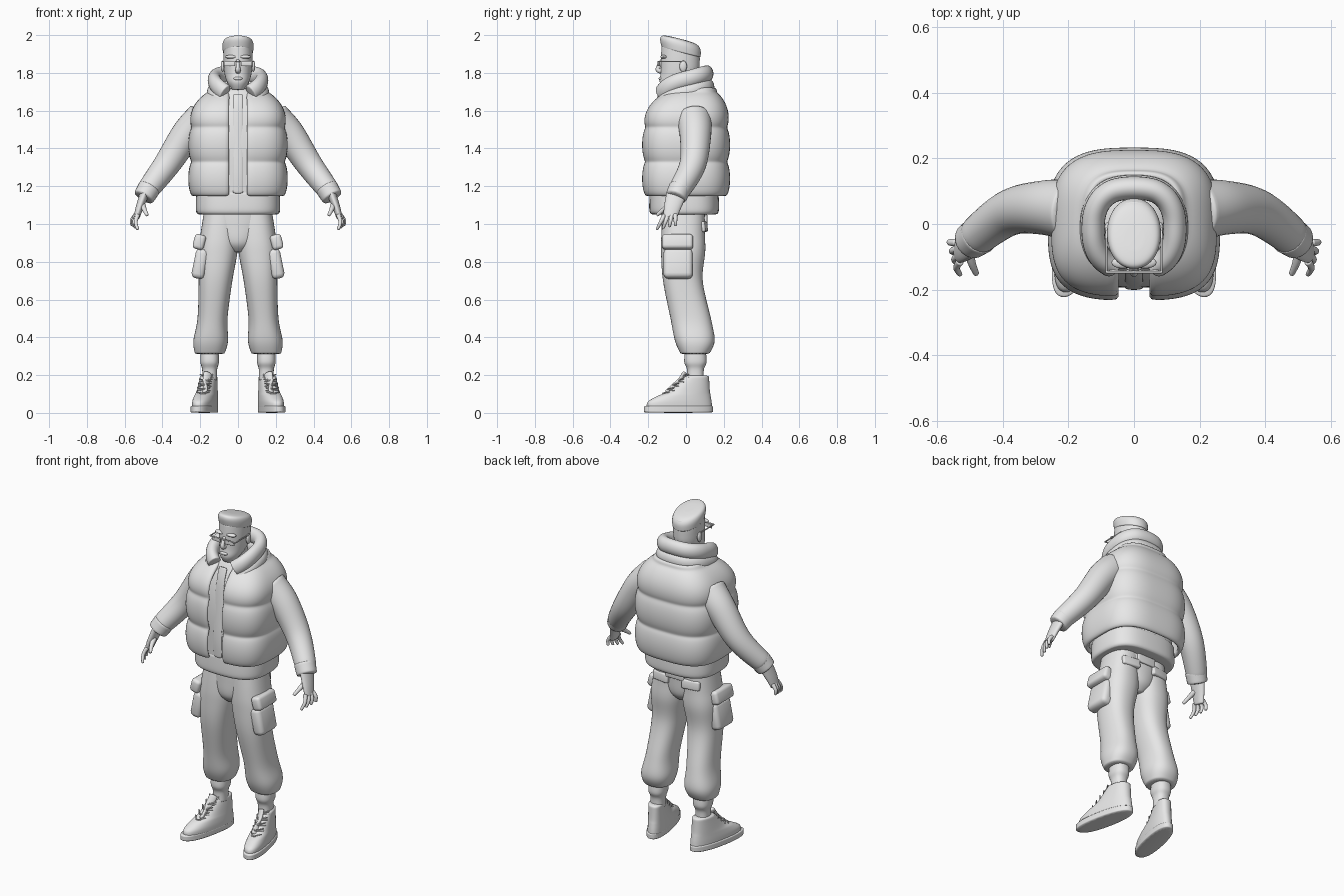
import bpy, bmesh
from math import sin, cos, pi, asin, sqrt
from mathutils import Vector, Euler

cube = bpy.data.objects.get("Cube")
if cube:
    bpy.data.objects.remove(cube)

grey = bpy.data.materials.new("light_grey")
grey.use_nodes = True
grey.diffuse_color = (.8, .8, .8, 1)
grey.node_tree.nodes["Principled BSDF"].inputs["Base Color"].default_value = grey.diffuse_color


def finish(name, bm, pair=False, subdivide=False, thickness=None, bevel=None):
    """Turn a bmesh into a smooth object, optionally mirrored to the other side."""
    bmesh.ops.recalc_face_normals(bm, faces=bm.faces)
    mesh = bpy.data.meshes.new(name)
    bm.to_mesh(mesh)
    bm.free()
    mesh.materials.append(grey)
    for face in mesh.polygons:
        face.use_smooth = True
    obj = bpy.data.objects.new(name, mesh)
    bpy.context.collection.objects.link(obj)
    if pair:
        mirror = obj.modifiers.new("mirror", "MIRROR")
        mirror.use_mirror_merge = False
    if thickness:
        shell = obj.modifiers.new("thickness", "SOLIDIFY")
        shell.thickness, shell.offset = thickness, 0
    if bevel:
        edge = obj.modifiers.new("bevel", "BEVEL")
        edge.width, edge.segments = bevel, 3
    if subdivide:
        obj.modifiers.new("subdivide", "SUBSURF")


def skin(name, rings, is_open=False, **options):
    """Bridge rings of points; closed rings get end caps."""
    bm = bmesh.new()
    rows = [[bm.verts.new(point) for point in ring] for ring in rings]
    count = len(rows[0])
    for low, high in zip(rows, rows[1:]):
        for i in range(count - 1 if is_open else count):
            j = (i + 1) % count
            bm.faces.new((low[i], low[j], high[j], high[i]))
    if not is_open:
        bm.faces.new(rows[0])
        bm.faces.new(rows[-1])
    finish(name, bm, subdivide=True, **options)


def power(value, exponent):
    return abs(value) ** exponent * (1 if value >= 0 else -1)


def spline(keys, steps=5):
    """Smooth curve through a few key tuples of any length."""
    knots = [Vector(key) for key in (keys[0], *keys, keys[-1])]
    curve = []
    for a, b, c, d in zip(knots, knots[1:], knots[2:], knots[3:]):
        for t in (step / steps for step in range(steps)):
            bend = (2 * a - 5 * b + 4 * c - d) * t * t + (3 * (b - c) + d - a) * t ** 3
            curve.append(b + ((c - a) * t + bend) / 2)
    return curve + [knots[-1]]


def loft(name, keys, x=0, slant=0, lean=0, tilt=0, exponent=.85, sides=24, **options):
    """Stack rounded sections given as (height, centre y, half width, half depth)."""
    rings = []
    for z, y, width, depth in spline(keys):
        ring = []
        for i in range(sides):
            angle = 2 * pi * i / sides
            dx, dy = width * power(cos(angle), exponent), depth * power(sin(angle), exponent)
            ring.append((x + slant * z + dx - lean * (y + dy), y + dy, z + tilt * dy))
        rings.append(ring)
    skin(name, rings, **options)


def tube(name, points, start, end, flat=1, reference=(0, 1, 0), sides=12, **options):
    """Sweep an oval along a smooth path, tapering from start to end radius."""
    path = spline(points)
    last = len(path) - 1
    rings = []
    for i, centre in enumerate(path):
        along = (path[min(i + 1, last)] - path[max(i - 1, 0)]).normalized()
        across = along.cross(Vector(reference)).normalized()
        upright = across.cross(along) * flat
        radius = start + (end - start) * i / last
        angles = [2 * pi * k / sides for k in range(sides)]
        rings.append([centre + radius * (across * cos(a) + upright * sin(a)) for a in angles])
    skin(name, rings, **options)


def block(name, centre, size, turn=(0, 0, 0), bevel=.01, **options):
    bm = bmesh.new()
    bmesh.ops.create_cube(bm, size=1)
    for vert in bm.verts:
        vert.co = Vector(centre) + Euler(turn).to_matrix() @ (vert.co * Vector(size))
    finish(name, bm, bevel=bevel, **options)


def blob(name, centre, size, **options):
    bm = bmesh.new()
    bmesh.ops.create_uvsphere(bm, u_segments=16, v_segments=10, radius=1)
    for vert in bm.verts:
        vert.co = Vector(centre) + vert.co * Vector(size)
    finish(name, bm, **options)


# Head, neck and flat-top hair
loft("head", [(1.71, -.09, .03, .03), (1.75, -.065, .058, .075), (1.8, -.035, .073, .1),
              (1.87, -.03, .078, .104), (1.95, -.03, .078, .1)], exponent=.95)
tube("neck", [(0, 0, 1.6), (0, -.01, 1.8)], start=.065, end=.06)
loft("hair", [(1.905, -.025, .08, .103), (1.95, -.03, .083, .108), (1.975, -.035, .07, .09),
              (1.983, -.04, .03, .04)], tilt=-.25, exponent=.95)
tube("nose", [(0, -.125, 1.87), (0, -.15, 1.82), (0, -.13, 1.81)], start=.01, end=.016)
blob("ear", (.081, -.015, 1.835), (.01, .02, .03), pair=True)
blob("lips", (0, -.133, 1.77), (.024, .012, .01))
blob("brow", (.035, -.118, 1.885), (.034, .018, .01), pair=True)

# Glasses
block("lens", (.045, -.144, 1.847), (.06, .006, .022), turn=(0, 0, .12), bevel=.002, pair=True)
block("glasses_bar", (0, -.147, 1.86), (.17, .008, .007), bevel=.002)
block("temple_arm", (.084, -.08, 1.86), (.006, .14, .007), bevel=.002, pair=True)

# Inner top with hem band and placket
loft("hoodie", [(1.1, -.01, .21, .18), (1.4, -.01, .2, .185), (1.6, 0, .17, .165), (1.72, 0, .08, .1)],
     exponent=.7)
loft("hem_band", [(1.05, -.01, .212, .172), (1.075, -.01, .225, .186), (1.18, -.01, .222, .183)], exponent=.7)
tube("placket", [(0, -.192, 1.16), (0, -.195, 1.3), (0, -.172, 1.58), (0, -.14, 1.69)],
     start=.028, end=.028, flat=.2)

# Quilted vest: open at the front, narrowing at the shoulders, puffed between seams
bottom, top, band, front, back, gap = 1.15, 1.72, .18, .58, .66, .045
rings = []
for row in range(40):
    z = bottom + (top - bottom) * row / 39
    shoulder = max(0, (z - 1.45) / (top - 1.45)) ** 3
    puff = .022 * sqrt(abs(sin(pi * (z - bottom) / band)))
    width, depth = .23 * (1 - shoulder / 2) + puff, .2 * (1 - .55 * shoulder) + puff
    start = asin((gap / width) ** (1 / front))
    ring = []
    for i in range(49):
        angle = start + 2 * (pi - start) * i / 48
        shape = front if cos(angle) > 0 else back
        ring.append((width * power(sin(angle), shape), .04 * shoulder - depth * power(cos(angle), shape), z))
    rings.append(ring)
skin("vest", rings, is_open=True, thickness=.024)

# Two-roll collar sweeping round the neck, dropping to the front
for name, reach, drop in (("collar", .125, 0), ("collar_base", .13, .07)):
    sweep = [2.7 * i / 8 for i in range(-8, 9)]
    tube(name, [(reach * power(sin(a), .75), reach * power(cos(a), .85) - .015, 1.795 - drop - .014 * a * a)
                for a in sweep], start=.037, end=.037, flat=1.28, reference=(0, 0, 1))

# Sleeves, cuffs and hands
tube("sleeve", [(.18, .04, 1.56), (.27, .05, 1.475), (.38, .035, 1.31), (.49, -.045, 1.165)],
     start=.1, end=.058, sides=16, pair=True)
tube("cuff", [(.467, -.03, 1.195), (.502, -.055, 1.137)], start=.064, end=.058, pair=True)
tube("palm", [(.495, -.05, 1.16), (.522, -.073, 1.085), (.538, -.085, 1.03)], start=.026, end=.016, flat=2.2,
     pair=True)
for i, finger in enumerate(("index", "middle", "ring", "little")):
    spread = i / 3
    base = Vector((.53 + .01 * spread, -.113 + .056 * spread, 1.05))
    tip = Vector((.53 + .03 * spread, -.155 + .1 * spread, .97 + .02 * spread))
    knuckle = (base + tip) / 2 + Vector((.012, 0, 0))
    tube(finger + "_finger", [base, knuckle, tip], start=.014, end=.008, sides=8, pair=True)
tube("thumb", [(.505, -.08, 1.1), (.495, -.12, 1.075), (.48, -.155, 1.045)], start=.018, end=.009, sides=8, pair=True)

# Cargo trousers with side and back pockets
loft("trouser_seat", [(.85, -.015, .05, .07), (.9, -.015, .12, .11), (1, -.013, .17, .118),
                      (1.08, -.01, .18, .12)], exponent=1)
loft("trouser_leg", [(1.08, -.01, .09, .11), (.95, -.015, .1, .116), (.85, -.015, .105, .118),
                     (.7, -.017, .09, .106), (.5, .025, .08, .108), (.38, .047, .093, .106),
                     (.31, .047, .078, .075)], x=.175, slant=-.08, pair=True)
block("cargo_pocket", (.2, -.042, .79), (.07, .155, .16), turn=(0, -.2, 0), bevel=.025, pair=True)
block("pocket_flap", (.205, -.045, .905), (.06, .165, .08), turn=(0, -.25, 0), bevel=.018, pair=True)
block("back_pocket_flap", (.1, .093, .985), (.11, .03, .055), turn=(.1, 0, -.15), pair=True)
block("waist_tab", (0, .105, 1.025), (.12, .016, .05), bevel=.005)

# Socks and laced boots, toes turned out
loft("sock", [(.33, .05, .047, .055), (.27, .05, .05, .06), (.23, .05, .04, .045), (.17, .05, .04, .045)],
     x=.15, pair=True)
loft("boot_sole", [(z, -.04, .06, .185) for z in (0, .04)], x=.17, lean=.2, pair=True)
loft("boot_upper", [(.03, -.035, .057, .175), (.06, -.033, .057, .17), (.09, -.01, .054, .142),
                    (.12, .022, .05, .105), (.2, .06, .043, .062)], x=.167, lean=.2, pair=True)
tube("boot_tongue", [(.18, -.1, .1), (.17, -.045, .15), (.16, -.002, .215)],
     start=.024, end=.024, flat=.5, reference=(0, 1, 1), pair=True)
for i in range(5):
    y, z = -.118 + .026 * i, .103 + .023 * i
    x = .163 - y / 5
    for cross in (-.008, .008):
        tube("lace", [(x - .036, y + .03, z + cross), (x, y - .006, z), (x + .036, y + .03, z - cross)],
             start=.004, end=.004, reference=(0, 0, 1), sides=6, pair=True)
